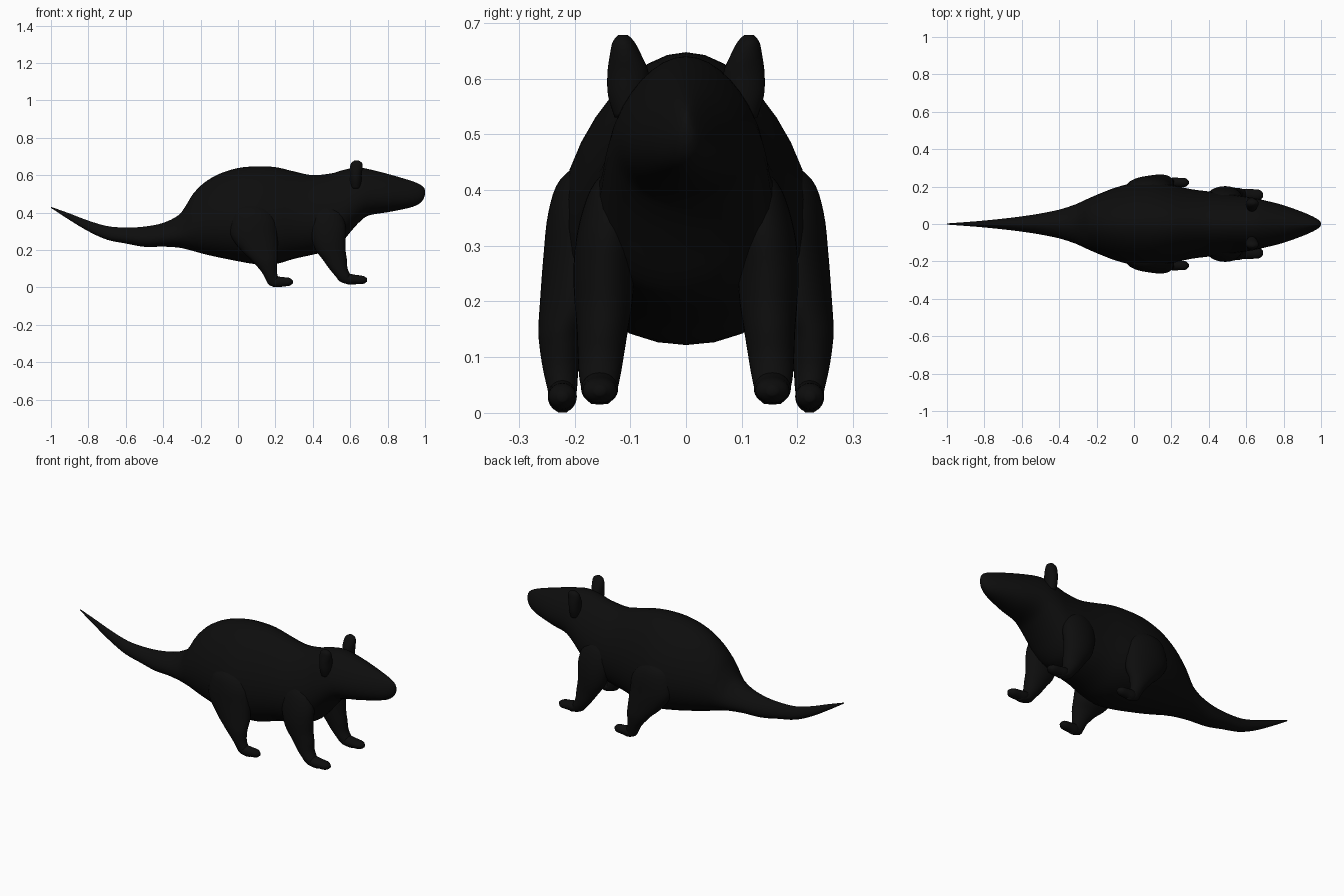
import bpy, bmesh, math
from mathutils import Vector

SEG = 32    # points around each cross-section
STEPS = 4   # smooth rows between two given cross-sections

fur = bpy.data.materials.new("black fur")
fur.diffuse_color = (0.004, 0.004, 0.004, 1)


def smooth_rows(rows):
    """Catmull-Rom interpolation between rows of numbers."""
    out = []
    for i in range(len(rows) - 1):
        p0, p1 = rows[max(i - 1, 0)], rows[i]
        p2, p3 = rows[i + 1], rows[min(i + 2, len(rows) - 1)]
        for s in range(STEPS):
            t = s / STEPS
            out.append([0.5 * (2 * b + (c - a) * t + (2 * a - 5 * b + 4 * c - d) * t * t
                               + (3 * b - a - 3 * c + d) * t ** 3)
                        for a, b, c, d in zip(p0, p1, p2, p3)])
    return out + [list(rows[-1])]


def loft(bm, rows, point):
    """Skin closed rings; point(row, angle) gives each ring vertex."""
    rings = [[bm.verts.new(point(r, 2 * math.pi * k / SEG)) for k in range(SEG)]
             for r in smooth_rows(rows)]
    for a, b in zip(rings, rings[1:]):
        for k in range(SEG):
            n = (k + 1) % SEG
            bm.faces.new((a[k], a[n], b[n], b[k]))
    bm.faces.new(rings[0][::-1])
    bm.faces.new(rings[-1])


def finish(name, bm, mirrored=False):
    bmesh.ops.recalc_face_normals(bm, faces=bm.faces)
    for f in bm.faces:
        f.smooth = True
    mesh = bpy.data.meshes.new(name)
    bm.to_mesh(mesh)
    bm.free()
    mesh.materials.append(fur)
    ob = bpy.data.objects.new(name, mesh)
    bpy.context.collection.objects.link(ob)
    if mirrored:
        mod = ob.modifiers.new("other side", 'MIRROR')
        mod.use_axis = (False, True, False)
        mod.use_mirror_merge = False


def body_point(r, a):
    # row: x, bottom, top, half width; pear-shaped section
    x, lo, hi, w = r
    s = math.sin(a)
    return Vector((x, w * math.cos(a) * (1 - 0.22 * s), (lo + hi) / 2 + (hi - lo) / 2 * s))


def level_point(r, a):
    # row: z, centre x, centre y, radius x, radius y
    return Vector((r[1] + r[3] * math.cos(a), r[2] + r[4] * math.sin(a), r[0]))


def foot_point(r, a):
    # row: x, centre y, centre z, radius y, radius z
    return Vector((r[0], r[1] + r[3] * math.cos(a), r[2] + r[4] * math.sin(a)))


# body, head and tail in one skin
bm = bmesh.new()
loft(bm, [
    (-1.0, .425, .431, .003), (-.9, .36, .395, .010), (-.8, .30, .357, .018),
    (-.7, .255, .328, .028), (-.6, .235, .32, .040), (-.5, .217, .325, .055),
    (-.4, .218, .345, .075), (-.32, .213, .385, .100), (-.28, .205, .435, .117),
    (-.24, .195, .50, .135), (-.18, .178, .56, .160), (-.1, .16, .607, .190),
    (0, .14, .638, .215), (.1, .124, .647, .222), (.2, .125, .643, .205),
    (.3, .153, .62, .183), (.4, .175, .60, .170), (.5, .20, .61, .158),
    (.55, .235, .624, .15), (.6, .295, .636, .143), (.65, .35, .640, .134),
    (.7, .385, .632, .123), (.8, .402, .607, .098), (.9, .422, .578, .063),
    (.95, .437, .561, .042), (.98, .457, .546, .026), (.995, .48, .532, .014),
    (1.0, .50, .518, .005),
], body_point)
finish("body_head_tail", bm)

# hind legs: thigh and shin, then foot
bm = bmesh.new()
loft(bm, [
    (.46, .07, .15, .02, .02), (.42, .07, .17, .09, .055), (.36, .08, .185, .12, .062),
    (.28, .085, .195, .125, .061), (.20, .115, .205, .10, .057), (.15, .14, .222, .072, .043),
    (.12, .152, .225, .057, .038), (.08, .168, .225, .040, .032), (.04, .185, .222, .036, .026),
    (.015, .20, .222, .036, .02), (.001, .215, .222, .02, .008),
], level_point)
loft(bm, [
    (.165, .222, .035, .01, .01), (.2, .222, .03, .025, .028), (.24, .222, .03, .025, .025),
    (.275, .222, .03, .023, .021), (.293, .222, .029, .008, .008),
], foot_point)
finish("hind_legs", bm, True)

# front legs: shoulder and forearm, then foot
bm = bmesh.new()
loft(bm, [
    (.44, .47, .12, .02, .02), (.40, .475, .13, .075, .042), (.33, .48, .14, .095, .054),
    (.26, .485, .147, .09, .055), (.20, .495, .148, .08, .052), (.15, .517, .15, .065, .046),
    (.10, .537, .153, .049, .041), (.06, .563, .155, .042, .036), (.03, .585, .155, .038, .028),
    (.016, .61, .155, .02, .015),
], level_point)
loft(bm, [
    (.545, .155, .06, .012, .012), (.59, .155, .045, .032, .028), (.63, .155, .042, .031, .025),
    (.67, .155, .04, .028, .021), (.691, .155, .04, .009, .008),
], foot_point)
finish("front_legs", bm, True)

# ears
bm = bmesh.new()
loft(bm, [
    (.53, .63, .098, .025, .030), (.57, .63, .104, .030, .036), (.61, .63, .104, .032, .037),
    (.64, .632, .108, .034, .029), (.665, .634, .112, .029, .020), (.678, .634, .113, .012, .009),
], level_point)
finish("ears", bm, True)
